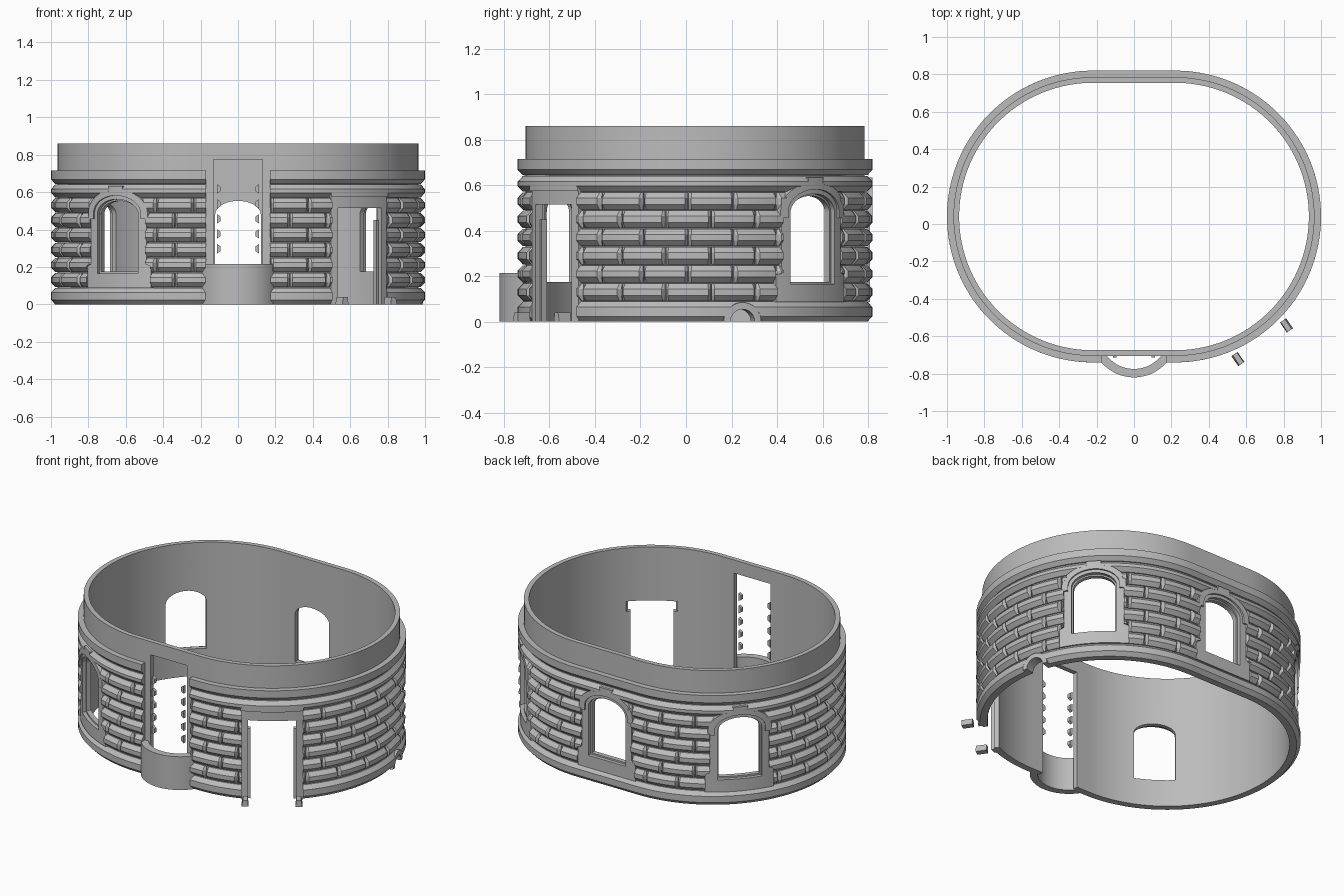
import bpy, bmesh
from math import sin, cos, pi, radians, ceil

if "Cube" in bpy.data.objects:
    bpy.data.objects.remove(bpy.data.objects["Cube"], do_unlink=True)

R, HALF, CY = 0.78, 0.22, 0.04          # end radius, half straight, centre y
ARC = pi * R
LENGTH = 2 * ARC + 4 * HALF
GROOVE, CORE, INNER = 0.757, 0.745, 0.715

stone = bpy.data.materials.new("grey stone")
stone.use_nodes = True
colour = (0.5, 0.5, 0.5, 1)
stone.diffuse_color = colour
stone.node_tree.nodes["Principled BSDF"].inputs["Base Color"].default_value = colour


def track(s):
    """Centre x, centre y shift and facing angle at distance s round the oval."""
    s %= LENGTH
    if s < HALF:
        return s, 0
    if s < HALF + ARC:
        return HALF, (s - HALF) / R
    if s < 3 * HALF + ARC:
        return 2 * HALF + ARC - s, pi
    if s < 3 * HALF + 2 * ARC:
        return -HALF, pi + (s - 3 * HALF - ARC) / R
    return s - LENGTH, 0


def sweep(bm, profile, s0=0, s1=LENGTH, bevel=0):
    """Sweep an (r, z) profile along the oval, closed or as one bevelled block."""
    closed = s1 - s0 >= LENGTH - 1e-4
    n = 144 if closed else max(2, ceil((s1 - s0) / 0.045))
    if closed:
        stops = [(s0 + LENGTH * i / n, 1) for i in range(n)]
    else:
        a, b = s0 + bevel, s1 - bevel
        stops = [(s0, 0)] + [(a + (b - a) * i / n, 1) for i in range(n + 1)] + [(s1, 0)]
    rings = []
    for s, full in stops:
        cx, ang = track(s)
        ring = []
        for r, z in profile:
            r = r if full else min(r, GROOVE + 0.002)
            ring.append(bm.verts.new((cx + sin(ang) * r, CY - cos(ang) * r, z)))
        rings.append(ring)
    pairs = list(zip(rings, rings[1:]))
    if closed:
        pairs.append((rings[-1], rings[0]))
    else:
        bm.faces.new(rings[0])
        bm.faces.new(rings[-1])
    m = len(profile)
    for p, q in pairs:
        for i in range(m):
            j = (i + 1) % m
            bm.faces.new((p[i], p[j], q[j], q[i]))


def prism(bm, place, outline, r0=0.6, r1=0.92):
    """Extrude a (u, z) outline through the wall at a place on the oval."""
    cx, deg = place
    a = radians(deg)
    loops = [[bm.verts.new((cx + sin(a) * r + cos(a) * u, CY - cos(a) * r + sin(a) * u, z))
              for u, z in outline] for r in (r0, r1)]
    for loop in loops:
        bm.faces.new(loop)
    for i in range(len(outline)):
        j = (i + 1) % len(outline)
        bm.faces.new((loops[0][i], loops[0][j], loops[1][j], loops[1][i]))


def finish(bm, name):
    bmesh.ops.recalc_face_normals(bm, faces=bm.faces)
    mesh = bpy.data.meshes.new(name)
    bm.to_mesh(mesh)
    bm.free()
    mesh.materials.append(stone)
    obj = bpy.data.objects.new(name, mesh)
    bpy.context.collection.objects.link(obj)
    return obj


def carve(obj, cuts, operation="DIFFERENCE"):
    """Boolean with prisms, baked into the mesh; the cutter is then removed."""
    bm = bmesh.new()
    for place, outline in cuts:
        prism(bm, place, outline)
    cutter = finish(bm, "cutter")
    cutter.hide_render = True
    mod = obj.modifiers.new("carve", "BOOLEAN")
    mod.object, mod.operation, mod.solver = cutter, operation, "EXACT"
    graph = bpy.context.evaluated_depsgraph_get()
    baked = bpy.data.meshes.new_from_object(obj.evaluated_get(graph))
    obj.modifiers.clear()
    obj.data = baked
    bpy.data.objects.remove(cutter, do_unlink=True)


def shell(name, r1, cuts, holes, r0=0.73):
    """A curved plate: a slice of the oval shell with a hole through it."""
    bm = bmesh.new()
    sweep(bm, [(r0, 0), (r1, 0), (r1, 0.713), (r0, 0.713)])
    obj = finish(bm, name)
    carve(obj, cuts, "INTERSECT")
    if holes:
        carve(obj, holes)
    return obj


def box(w, z0, z1):
    return [(-w, z0), (w, z0), (w, z1), (-w, z1)]


def mirrored(half):
    return half + [(-u, z) for u, z in reversed(half) if u > 1e-6]


def arch(w, spring, top, n=10):
    return [(w * cos(pi / 2 * i / n), spring + (top - spring) * sin(pi / 2 * i / n))
            for i in range(n + 1)]


def keyed(half):
    """Swap the crown of a half arch for a raised keystone."""
    return [p for p in half if p[0] > 0.05] + [(0.04, 0.605), (0.046, 0.634)]


# Places and outlines of the openings
windows = [(-HALF, -34), (HALF, 133), (0, 180), (-HALF, -133)]
door, front, drain = (HALF, 34.7), (0, 0), (HALF, 105.6)
sill = [(0.205, 0.086), (0.205, 0.205), (0.178, 0.215)]
surround = mirrored(sill + keyed(arch(0.178, 0.49, 0.61)))
light = mirrored([(0.132, 0.165)] + arch(0.132, 0.48, 0.562))
rebate = mirrored([(0.122, 0.175)] + arch(0.122, 0.48, 0.553))
hood = mirrored([(0.19, 0.455)] + keyed(arch(0.19, 0.49, 0.615)))
hood_hole = mirrored([(0.152, 0.4)] + arch(0.152, 0.485, 0.582))
doorway = mirrored([(0.126, -0.05), (0.126, 0.45), (0.15, 0.45), (0.15, 0.515)])
half_disc = lambda r: mirrored([(r, -0.05)] + arch(r, 0, r))

# Inner wall with the upper rim
bm = bmesh.new()
sweep(bm, [(INNER, 0), (CORE, 0), (CORE, 0.86), (INNER, 0.86)])
wall = finish(bm, "wall")
carve(wall, [(w, rebate) for w in windows] +
      [(door, doorway), (front, box(0.13, -0.05, 0.775)), (drain, half_disc(0.055))])


# Stone courses: plain rings above and below, staggered bricks between
def course(z0, z1, top_chamfer=0.024):
    z0, z1 = z0 + 0.002, z1 - 0.002
    return [(0.735, z0), (GROOVE, z0), (R, z0 + 0.024), (R, z1 - top_chamfer),
            (GROOVE if top_chamfer else R, z1), (0.735, z1)]


bm = bmesh.new()
sweep(bm, course(-0.002, 0.09))
sweep(bm, course(0.57, 0.642))
sweep(bm, course(0.642, 0.717, 0))
COUNT = 28
step = LENGTH / COUNT
for row in range(6):
    z = 0.09 + 0.08 * row
    for i in range(COUNT):
        s = (i + 0.5 * (row % 2) + 0.35) * step
        sweep(bm, course(z, z + 0.08), s + 0.002, s + step - 0.002, 0.012)
bricks = finish(bm, "stone_courses")
carve(bricks, [(w, surround) for w in windows] +
      [(door, box(0.18, -0.05, 0.605)), (front, box(0.17, -0.05, 0.8)),
       (drain, half_disc(0.085))])

# Window surrounds and arched hoods
shell("window_surrounds", 0.768, [(w, surround) for w in windows],
      [(w, light) for w in windows])
shell("window_hoods", 0.779, [(w, hood) for w in windows],
      [(w, hood_hole) for w in windows])

# Door surround, lintel and threshold feet
shell("door_surround", 0.77, [(door, box(0.18, -0.05, 0.605))],
      [(door, box(0.14, -0.05, 0.515))])
shell("door_lintel", 0.779, [(door, box(0.184, 0.575, 0.605))], None)
bm = bmesh.new()
for side in (-1, 1):
    prism(bm, door, [(side * u, z) for u, z in
                     [(0.138, 0), (0.178, 0), (0.17, 0.04), (0.142, 0.04)]], 0.785, 0.85)
finish(bm, "door_feet")

# Drain arch at the foot of the wall
shell("drain_arch", 0.779, [(drain, half_disc(0.085))], [(drain, half_disc(0.055))], 0.717)

# Bowed parapet across the front opening
bm = bmesh.new()
N = 24
rings = []
for i in range(N + 1):
    a = radians(-57 + 114 * i / N)
    rings.append([bm.verts.new((r * sin(a), -0.59 - r * cos(a), z))
                  for r, z in ((0.185, 0), (0.23, 0), (0.23, 0.215), (0.185, 0.215))])
bm.faces.new(rings[0])
bm.faces.new(rings[-1])
for p, q in zip(rings, rings[1:]):
    for i in range(4):
        j = (i + 1) % 4
        bm.faces.new((p[i], p[j], q[j], q[i]))
finish(bm, "front_parapet")

# Small stone teeth inside the front opening
bm = bmesh.new()
for side in (-1, 1):
    for k in range(5):
        z = 0.297 + 0.08 * k
        prism(bm, front, [(side * u, z + dz) for u, dz in
                          [(0.112, -0.025), (0.112, 0.025), (0.094, 0.013), (0.094, -0.013)]],
              0.735, 0.755)
finish(bm, "opening_teeth")

# Smooth curves, keep edges crisp
bpy.ops.object.select_all(action="DESELECT")
for obj in bpy.context.collection.objects:
    if obj.type == "MESH" and stone.name in obj.data.materials:
        obj.select_set(True)
        bpy.context.view_layer.objects.active = obj
bpy.ops.object.shade_smooth_by_angle(angle=radians(20))
